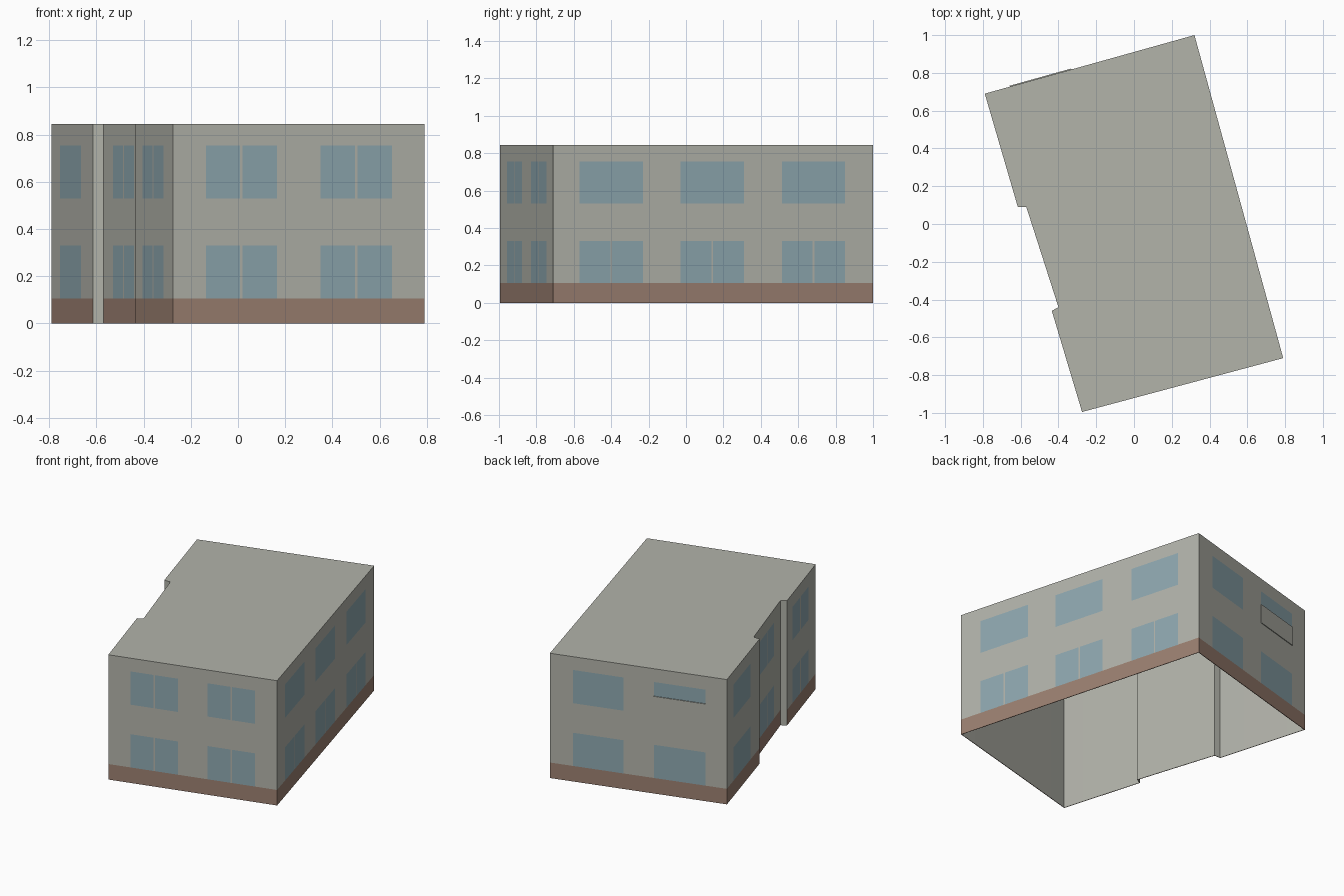
import bpy
import bmesh
from mathutils import Vector

cube = bpy.data.objects.get("Cube")
if cube:
    bpy.data.objects.remove(cube, do_unlink=True)


def material(name, rgb):
    mat = bpy.data.materials.new(name)
    mat.use_nodes = True
    mat.diffuse_color = (*rgb, 1)
    mat.node_tree.nodes["Principled BSDF"].inputs["Base Color"].default_value = (*rgb, 1)
    return mat


BRICK, GLASS, PLASTER = range(3)
materials = [
    material("brown plinth", (0.33, 0.216, 0.165)),
    material("blue glass", (0.27, 0.388, 0.43)),
    material("grey plaster", (0.445, 0.451, 0.402)),
]


def make_object(name, bm, mats):
    mesh = bpy.data.meshes.new(name)
    bm.to_mesh(mesh)
    bm.free()
    for mat in mats:
        mesh.materials.append(mat)
    obj = bpy.data.objects.new(name, mesh)
    bpy.context.collection.objects.link(obj)
    return obj


# Floor plan corners, counter-clockwise from the front right corner
HEIGHT, PLINTH = 0.845, 0.105
front_a, front_b = Vector((-0.275, -0.995)), Vector((0.79, -0.71))
back_b, back_a = Vector((0.32, 1.0)), Vector((-0.79, 0.69))
step_1, step_2 = Vector((-0.615, 0.09)), Vector((-0.57, 0.09))
step_3, step_4 = Vector((-0.40, -0.44)), Vector((-0.435, -0.46))

LOWER, UPPER = 1, 3
BOTH, NONE = (LOWER, UPPER), ()
levels = [0, PLINTH, 0.33, 0.53, 0.755, HEIGHT]

# Each wall: start, end, has a plinth, windows (start, end, rows with a mullion)
walls = [
    (front_a, front_b, True, [(0.13, 0.413, BOTH), (0.587, 0.87, BOTH)]),
    (front_b, back_b, True, [(0.082, 0.281, (LOWER,)), (0.398, 0.596, (LOWER,)),
                             (0.716, 0.912, (LOWER,))]),
    (back_b, back_a, True, [(0.13, 0.416, NONE), (0.587, 0.88, NONE)]),
    (back_a, step_1, True, [(0.2, 0.714, NONE)]),
    (step_1, step_2, False, []),
    (step_2, step_3, True, [(0.235, 0.765, BOTH)]),
    (step_3, step_4, False, []),
    (step_4, front_a, True, [(0.19, 0.75, BOTH)]),
]


def cell_material(u, row, plinth, windows, half):
    if row == 0 and plinth:
        return BRICK
    if row in BOTH:
        for start, end, split in windows:
            if start < u < end:
                on_mullion = abs(u - (start + end) / 2) < half
                return PLASTER if on_mullion and row in split else GLASS
    return PLASTER


# Outer shell: walls cut into plinth, window and plaster cells, plus the roof
bm = bmesh.new()
roof_points = []
for a, b, plinth, windows in walls:
    half = 0.005 / (b - a).length
    cuts = [0, 1]
    for start, end, split in windows:
        middle = (start + end) / 2
        cuts += [start, end] + ([middle - half, middle + half] if split else [])
    cuts.sort()
    grid = [[bm.verts.new((*a.lerp(b, u), z)) for z in levels] for u in cuts]
    roof_points += [column[-1].co.copy() for column in grid[:-1]]
    for i in range(len(cuts) - 1):
        u = (cuts[i] + cuts[i + 1]) / 2
        for row in range(len(levels) - 1):
            face = bm.faces.new((grid[i][row], grid[i + 1][row],
                                 grid[i + 1][row + 1], grid[i][row + 1]))
            face.material_index = cell_material(u, row, plinth, windows, half)
roof = bm.faces.new([bm.verts.new(p) for p in roof_points])
roof.material_index = PLASTER
bmesh.ops.remove_doubles(bm, verts=bm.verts, dist=0.0001)
building = make_object("building_shell", bm, materials)

# Thin plaster lining inside, open underneath
lining = building.modifiers.new("lining", "SOLIDIFY")
lining.thickness = 0.004
lining.offset = -1
lining.material_offset = PLASTER

# Shallow panel across the lower part of one back window
bm = bmesh.new()
along = (back_a - back_b).normalized()
out = Vector((along.y, -along.x))
bottom = [back_b.lerp(back_a, u) + out * d
          for u, d in ((0.587, 0), (0.587, 0.005), (0.88, 0.005), (0.88, 0))]
base = bm.faces.new([bm.verts.new((*p, 0.53)) for p in bottom])
raised = bmesh.ops.extrude_face_region(bm, geom=[base])["geom"]
bmesh.ops.translate(bm, vec=(0, 0, 0.13),
                    verts=[v for v in raised if isinstance(v, bmesh.types.BMVert)])
bmesh.ops.recalc_face_normals(bm, faces=bm.faces)
make_object("back_window_panel", bm, [materials[PLASTER]])
